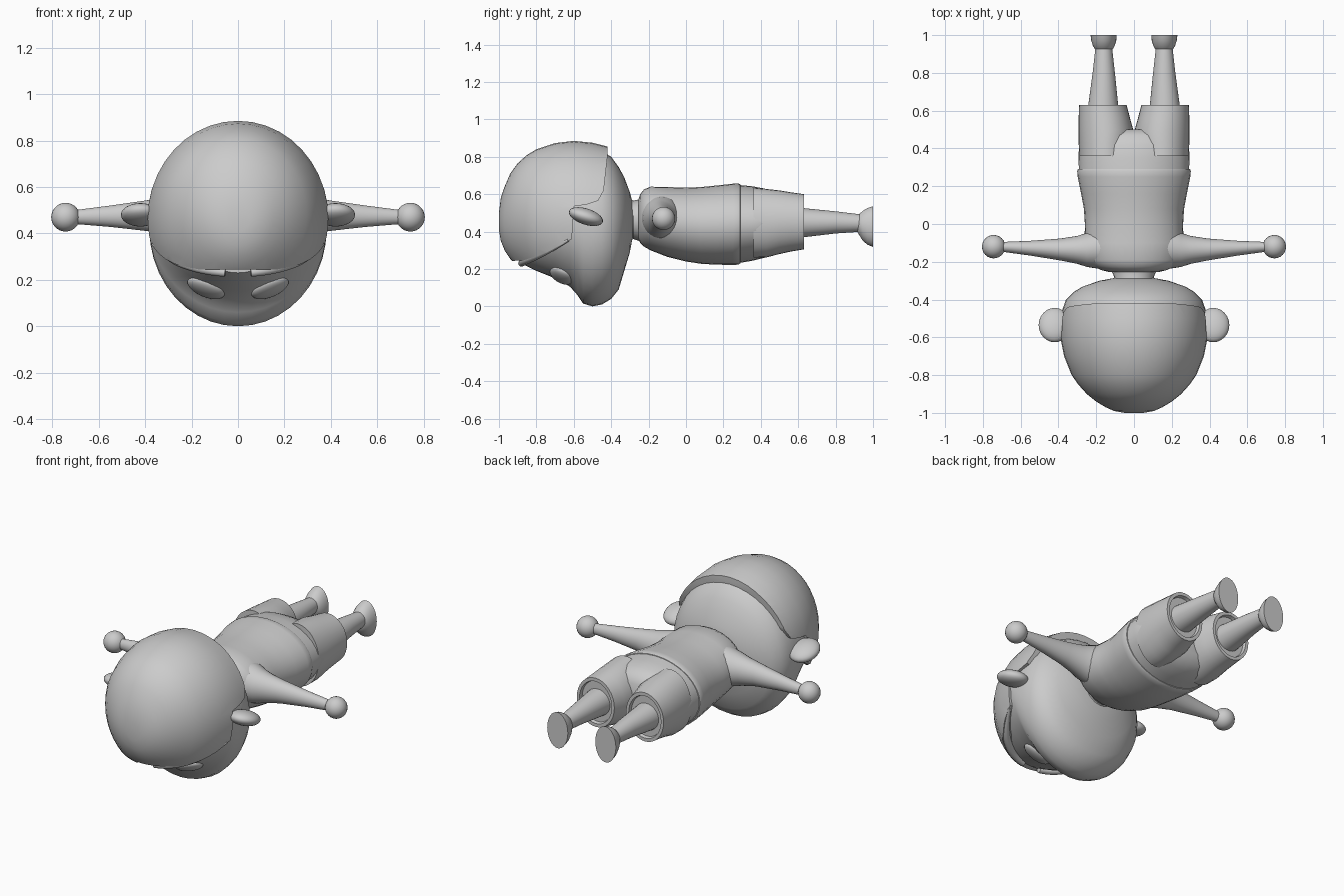
import bpy, bmesh
from math import cos, sin, pi, radians
from mathutils import Vector, Matrix

if "Cube" in bpy.data.objects:
    bpy.data.objects.remove(bpy.data.objects["Cube"])

clay = bpy.data.materials.new("plain grey")
clay.use_nodes = True
GREY = (0.6, 0.6, 0.6, 1)
clay.diffuse_color = GREY
clay.node_tree.nodes["Principled BSDF"].inputs["Base Color"].default_value = GREY


def finish(name, bm, smooth=True):
    bmesh.ops.recalc_face_normals(bm, faces=bm.faces)
    mesh = bpy.data.meshes.new(name)
    bm.to_mesh(mesh)
    bm.free()
    mesh.materials.append(clay)
    ob = bpy.data.objects.new(name, mesh)
    bpy.context.collection.objects.link(ob)
    if smooth:
        smooth_object(ob)
    return ob


def smooth_object(ob):
    bpy.ops.object.select_all(action='DESELECT')
    ob.select_set(True)
    bpy.context.view_layer.objects.active = ob
    bpy.ops.object.shade_smooth_by_angle(angle=radians(40))


def loft(name, rings, axis="y", segs=32, smooth=True):
    """Rings of (position on axis, centre across, half width, low z, high z)."""
    bm = bmesh.new()
    loops = []
    for pos, mid, half, low, high in rings:
        loop = []
        for i in range(segs):
            a = 2 * pi * i / segs
            across = mid + half * cos(a)
            z = (low + high) / 2 + (high - low) / 2 * sin(a)
            loop.append(bm.verts.new((across, pos, z) if axis == "y" else (pos, across, z)))
        loops.append(loop)
    for a, b in zip(loops, loops[1:]):
        for i in range(segs):
            j = (i + 1) % segs
            bm.faces.new((a[i], a[j], b[j], b[i]))
    bm.faces.new(loops[0])
    bm.faces.new(loops[-1])
    return finish(name, bm, smooth)


def ellipsoid(name, centre, radii, rot=(0, 0)):
    """Ball scaled to radii, turned about x and then y."""
    bm = bmesh.new()
    bmesh.ops.create_uvsphere(bm, u_segments=24, v_segments=14, radius=1)
    turn = Matrix.Rotation(radians(rot[1]), 4, 'Y') @ Matrix.Rotation(radians(rot[0]), 4, 'X')
    bm.transform(Matrix.Translation(centre) @ turn @ Matrix.Diagonal((*radii, 1)))
    return finish(name, bm)


def mirror_copy(ob, name):
    bm = bmesh.new()
    bm.from_mesh(ob.data)
    bm.transform(Matrix.Diagonal((-1, 1, 1, 1)))
    return finish(name, bm)


# Head: skin with a flattened, downward-looking face
loft("head", [
    (-.285, 0, .1, .37, .55), (-.30, 0, .18, .29, .61), (-.33, 0, .27, .19, .69),
    (-.36, 0, .32, .09, .745), (-.40, 0, .36, .04, .8), (-.45, 0, .378, .01, .83),
    (-.50, 0, .382, 0, .84), (-.55, 0, .382, .015, .84), (-.58, 0, .38, .06, .84),
    (-.62, 0, .375, .105, .84), (-.70, 0, .35, .15, .82), (-.80, 0, .30, .19, .78),
    (-.88, 0, .23, .23, .7)], segs=40)

# Hair: rounded cap trimmed to a hairline seen from the side
hair = loft("hair", [
    (-1, 0, .05, .41, .5), (-.99, 0, .105, .35, .58), (-.97, 0, .15, .3, .64),
    (-.94, 0, .2, .255, .71), (-.90, 0, .25, .21, .765), (-.85, 0, .295, .16, .81),
    (-.80, 0, .33, .11, .84), (-.70, 0, .37, .06, .873), (-.60, 0, .39, .035, .885),
    (-.50, 0, .392, .035, .875), (-.40, 0, .385, .05, .85)], segs=40, smooth=False)
HAIRLINE = [(-1.1, 1), (-.415, 1), (-.42, .8), (-.44, .62), (-.47, .565), (-.53, .545),
            (-.6, .535), (-.61, .36), (-.75, .285), (-.87, .245), (-1.1, .24)]
bm = bmesh.new()
ends = [[bm.verts.new((x, y, z)) for y, z in HAIRLINE] for x in (-.6, .6)]
bm.faces.new(ends[0])
bm.faces.new(ends[1])
for i in range(len(HAIRLINE)):
    j = (i + 1) % len(HAIRLINE)
    bm.faces.new((ends[0][i], ends[0][j], ends[1][j], ends[1][i]))
cutter = finish("hairline_cutter", bm, smooth=False)
cut = hair.modifiers.new("hairline", 'BOOLEAN')
cut.operation, cut.solver, cut.object = 'INTERSECT', 'EXACT', cutter
bpy.context.view_layer.objects.active = hair
bpy.ops.object.modifier_apply(modifier=cut.name)
bpy.data.objects.remove(cutter)
smooth_object(hair)

# Thick rolled edge of the fringe
curve = bpy.data.curves.new("fringe", 'CURVE')
curve.dimensions, curve.bevel_depth, curve.bevel_resolution = '3D', .022, 3
curve.use_fill_caps = True
path = curve.splines.new('NURBS')
FRINGE = [(.055, -.88, .23), (.13, -.87, .24), (.22, -.82, .262), (.3, -.745, .295), (.365, -.63, .355)]
path.points.add(len(FRINGE) - 1)
for p, co, r in zip(path.points, FRINGE, (.8, 1, 1, .9, .4)):
    p.co, p.radius = (*co, 1), r
path.use_endpoint_u = True
path.order_u = 4
tube = bpy.data.objects.new("fringe_curve", curve)
bpy.context.collection.objects.link(tube)
bpy.context.view_layer.update()
bm = bmesh.new()
bm.from_mesh(tube.evaluated_get(bpy.context.evaluated_depsgraph_get()).to_mesh())
bpy.data.objects.remove(tube)
mirror_copy(finish("left_fringe", bm), "right_fringe")

# Eyes and ears
mirror_copy(ellipsoid("left_eye", (.138, -.665, .165), (.085, .068, .03), (-25, -22)), "right_eye")
mirror_copy(ellipsoid("left_ear", (.42, -.535, .48), (.085, .095, .043), (-18, 0)), "right_ear")

# Neck and shirt
loft("neck", [(-.32, 0, .12, .34, .58), (-.28, 0, .105, .36, .565), (-.22, 0, .13, .34, .58)])
loft("shirt", [
    (-.255, 0, .13, .36, .57), (-.245, 0, .17, .34, .6), (-.225, 0, .215, .32, .625),
    (-.19, 0, .25, .3, .64), (-.1, 0, .262, .265, .638), (0, 0, .26, .24, .635),
    (.08, 0, .265, .228, .638), (.16, 0, .28, .223, .646), (.25, 0, .298, .222, .656),
    (.28, 0, .301, .223, .657), (.29, 0, .297, .23, .652), (.292, 0, .28, .245, .64)])

# Trousers: hips plus two open legs
loft("trouser_hips", [
    (.27, 0, .292, .23, .65), (.35, 0, .293, .243, .643), (.42, 0, .292, .26, .63),
    (.47, 0, .27, .29, .605), (.5, 0, .2, .34, .56)])
mirror_copy(loft("left_trouser_leg", [
    (.36, .15, .14, .26, .635), (.43, .15, .143, .262, .628), (.5, .149, .145, .28, .62),
    (.56, .157, .136, .293, .61), (.63, .165, .126, .305, .6),
    (.63, .165, .108, .325, .58), (.61, .165, .104, .33, .575)]), "right_trouser_leg")

# Shins and flat-soled feet
mirror_copy(loft("left_shin", [
    (.58, .163, .083, .365, .53), (.63, .163, .079, .37, .525), (.8, .16, .059, .39, .508),
    (.95, .16, .042, .4, .49)]), "right_shin")
mirror_copy(loft("left_foot", [
    (.915, .16, .036, .4, .48), (.93, .16, .05, .375, .497), (.945, .16, .058, .352, .51),
    (.97, .16, .066, .33, .526), (1, .161, .069, .318, .535)]), "right_foot")

# Arms and round hands
mirror_copy(loft("left_arm", [
    (.1, -.13, .115, .34, .6), (.2, -.13, .105, .36, .585), (.25, -.137, .09, .375, .57),
    (.3, -.137, .074, .39, .558), (.39, -.135, .058, .41, .543), (.55, -.128, .039, .428, .52),
    (.72, -.12, .024, .442, .498)], axis="x"), "right_arm")
mirror_copy(ellipsoid("left_hand", (.743, -.12, .47), (.062, .062, .062)), "right_hand")
